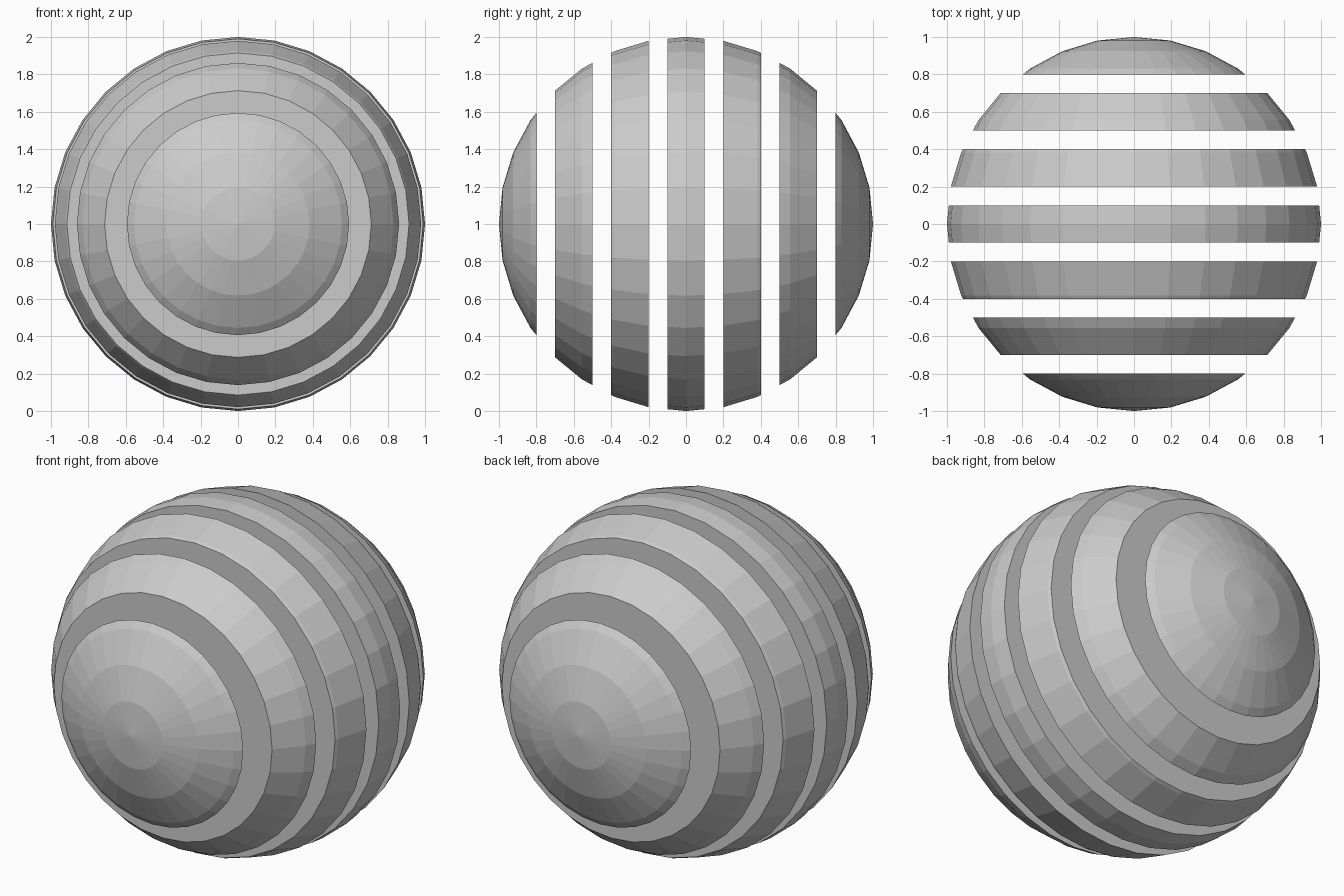
import bpy, bmesh, math
from mathutils import Matrix, Vector

if "Cube" in bpy.data.objects:
    bpy.data.objects.remove(bpy.data.objects["Cube"])


def cut(bm, y, direction):
    # Slice at y, discard the outside and close the cut with a flat face
    geom = bm.verts[:] + bm.edges[:] + bm.faces[:]
    res = bmesh.ops.bisect_plane(bm, geom=geom, dist=1e-5, plane_co=Vector((0, y, 1)),
                                 plane_no=Vector((0, direction, 0)), clear_outer=True)
    edges = [e for e in res["geom_cut"] if isinstance(e, bmesh.types.BMEdge)]
    bmesh.ops.contextual_create(bm, geom=edges)


def sphere_slice(name, y0, y1):
    bm = bmesh.new()
    turn = Matrix.Translation((0, 0, 1)) @ Matrix.Rotation(math.pi / 2, 4, 'X')
    bmesh.ops.create_uvsphere(bm, u_segments=32, v_segments=16, radius=1, matrix=turn)
    if y0 > -1:
        cut(bm, y0, -1)
    if y1 < 1:
        cut(bm, y1, 1)
    bmesh.ops.recalc_face_normals(bm, faces=bm.faces)
    mesh = bpy.data.meshes.new(name)
    bm.to_mesh(mesh)
    bm.free()
    bpy.context.collection.objects.link(bpy.data.objects.new(name, mesh))


# Seven solid slices, 0.2 thick, with 0.1 gaps, poles along y
names = ["front_cap", "front_outer_slice", "front_inner_slice", "middle_slice",
         "back_inner_slice", "back_outer_slice", "back_cap"]
for i, name in enumerate(names):
    centre = (i - 3) * 0.3
    sphere_slice(name, centre - 0.1, centre + 0.1)
